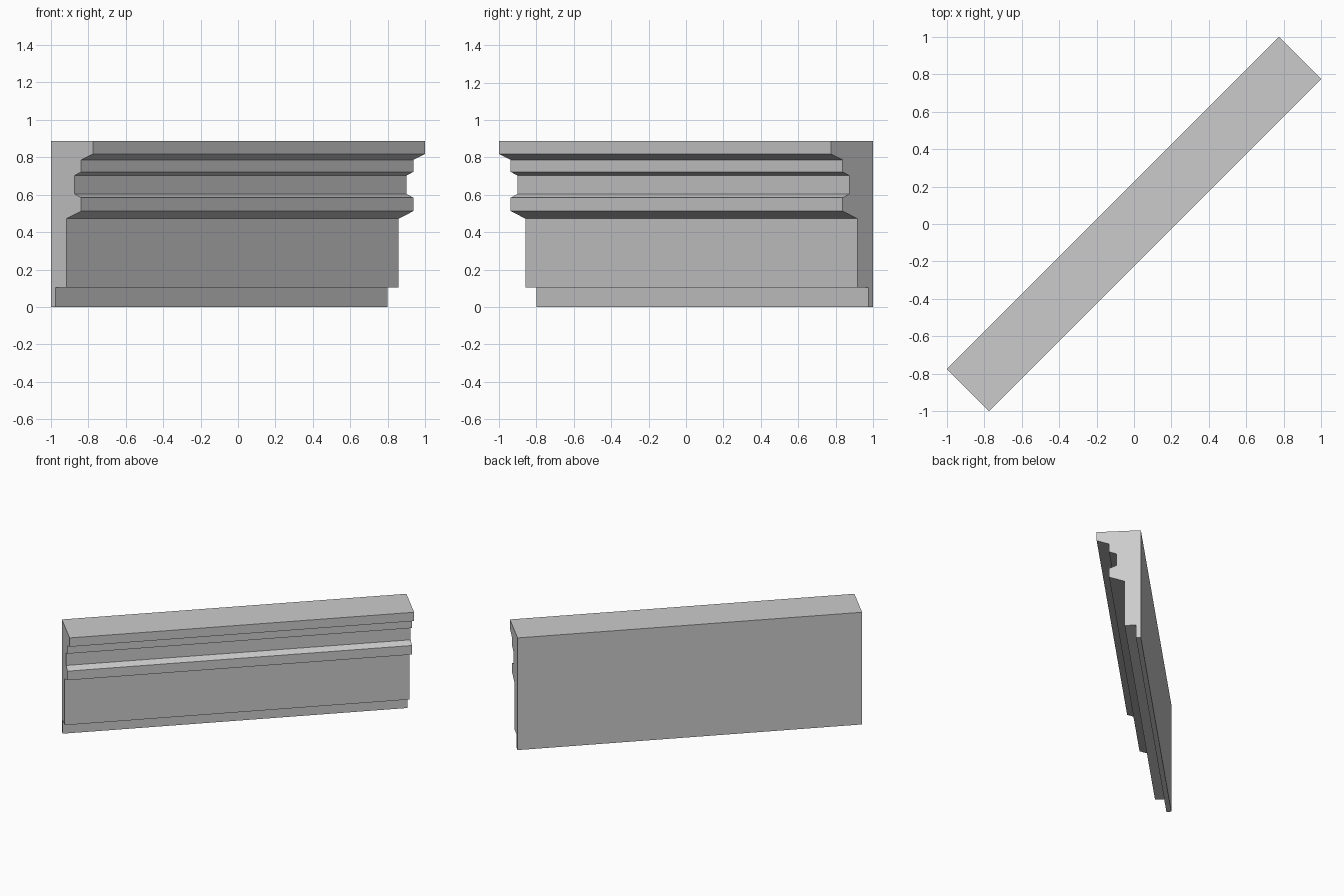
import bpy
import bmesh
from mathutils import Vector

cube = bpy.data.objects.get("Cube")
if cube:
    bpy.data.objects.remove(cube, do_unlink=True)

# One plain stone colour
stone = bpy.data.materials.new("light grey stone")
stone.use_nodes = True
colour = (0.6, 0.6, 0.6, 1)
stone.diffuse_color = colour
stone.node_tree.nodes["Principled BSDF"].inputs["Base Color"].default_value = colour

# Moulding cross-section: (depth from the flat back, height)
profile = [
    (0, 0), (0.025, 0), (0.025, 0.105),         # plinth step
    (0.083, 0.105), (0.083, 0.472),             # tall plain face
    (0.162, 0.512), (0.162, 0.584),             # lower fillet
    (0.125, 0.605), (0.125, 0.702),             # recessed band
    (0.162, 0.722), (0.162, 0.786),             # upper fillet
    (0.225, 0.818), (0.225, 0.888), (0, 0.888)  # cap
]

# The wall strip runs diagonally; depth points towards the front left
start = Vector((-1, -0.775, 0))
run = Vector((1.775, 1.775, 0))
depth = Vector((1, -1, 0))

bm = bmesh.new()
end_cap = bm.faces.new(
    [bm.verts.new(start + depth * d + Vector((0, 0, z))) for d, z in profile])
extruded = bmesh.ops.extrude_face_region(bm, geom=[end_cap], use_keep_orig=True)
moved = [g for g in extruded["geom"] if isinstance(g, bmesh.types.BMVert)]
bmesh.ops.translate(bm, verts=moved, vec=run)
bmesh.ops.recalc_face_normals(bm, faces=bm.faces)

mesh = bpy.data.meshes.new("cornice_moulding")
bm.to_mesh(mesh)
bm.free()
mesh.materials.append(stone)
moulding = bpy.data.objects.new("cornice_moulding", mesh)
bpy.context.collection.objects.link(moulding)
